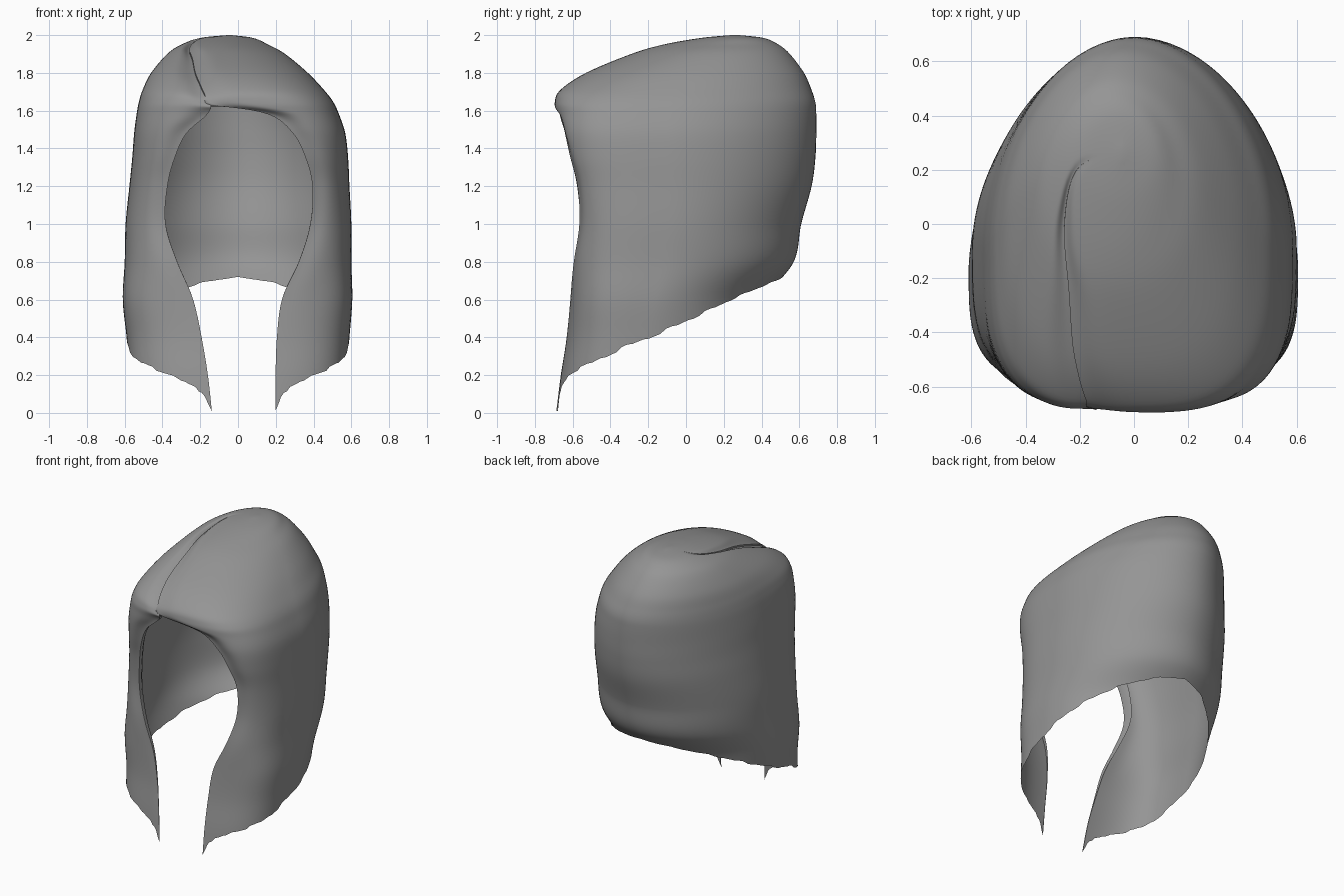
import bpy, bmesh, math
from mathutils import Vector

if "Cube" in bpy.data.objects:
    bpy.data.objects.remove(bpy.data.objects["Cube"])

# Horizontal sections, crown to tips:
# height, left x, right x, front y, back y, squareness of front, left and right end angle
SECTIONS = [
    (2.00, -.055, -.035, .24, .28, 2.0, -92, 268),
    (1.985, -.20, .08, .08, .41, 2.0, -103, 257),
    (1.95, -.30, .16, -.12, .49, 2.0, -134, 226),
    (1.90, -.375, .25, -.29, .55, 2.2, -153, 207),
    (1.80, -.46, .37, -.53, .625, 2.6, -162, 198),
    (1.71, -.505, .455, -.665, .665, 3.0, -166, 194),
    (1.645, -.525, .505, -.695, .685, 3.3, -168, 192),
    (1.58, -.537, .535, -.69, .69, 3.5, -165, 165),
    (1.48, -.55, .568, -.685, .69, 3.6, -154, 154),
    (1.35, -.56, .583, -.67, .685, 3.6, -148, 148),
    (1.20, -.575, .59, -.64, .665, 3.6, -144, 143.5),
    (1.00, -.595, .60, -.615, .61, 3.6, -142, 142.5),
    (0.80, -.60, .60, -.62, .57, 3.6, -147, 147),
    (0.60, -.61, .605, -.62, .42, 3.5, -152, 152),
    (0.40, -.59, .59, -.635, .38, 3.3, -156, 154.5),
    (0.20, -.575, .575, -.665, .36, 3.2, -160, 155.5),
    (0.00, -.56, .56, -.69, .36, 3.0, -163, 156),
]
# Lower rim height by angle from the back
RIM = [(0, .72), (19, .69), (43, .62), (65, .53), (82, .45), (105, .35),
       (125, .25), (138, .21), (147, .15), (156, .11), (160, .01)]
FREE = 11           # section below which rows stretch down to the rim
STEPS, COLS = 6, 120


def ramp(x, a, b):
    t = min(1, max(0, (x - a) / (b - a)))
    return t * t * (3 - 2 * t)


def section(k):
    """Smoothly interpolated section at fractional index k."""
    i = min(int(k), len(SECTIONS) - 2)
    t = k - i
    a, b = SECTIONS[i], SECTIONS[i + 1]
    p = SECTIONS[max(i - 1, 0)]
    q = SECTIONS[min(i + 2, len(SECTIONS) - 1)]
    out = []
    for p0, p1, p2, p3 in zip(p, a, b, q):
        m1, m2 = (p2 - p0) / 2, (p3 - p1) / 2
        if i == len(SECTIONS) - 2:
            m2 = p2 - p1
        out.append((2*t**3 - 3*t*t + 1) * p1 + (t**3 - 2*t*t + t) * m1
                   + (3*t*t - 2*t**3) * p2 + (t**3 - t*t) * m2)
    return out


def rim_height(angle):
    for (a0, z0), (a1, z1) in zip(RIM, RIM[1:]):
        if angle <= a1:
            return z0 + (z1 - z0) * (angle - a0) / (a1 - a0)
    return RIM[-1][1]


def surface(k, u):
    """Point on the hair; u runs -1 (left edge) over 0 (back) to 1 (right edge)."""
    if k > FREE:
        rim = rim_height(abs(u) * 160)
        rim += .008 * ((int(abs(u) * 22) * 7) % 3 - 1) * min(1, abs(u) * 2)   # ragged ends
        k = FREE + (k - FREE) * (1 - max(rim, 0))
    z, xl, xr, yf, yb, n, left, right = section(k)
    mid = (left + right) / 2
    ang = math.radians(mid + u * (right - left) / 2)
    s, c = math.sin(ang), math.cos(ang)
    cx = (xl + xr) / 2
    cy = yf + (yb - yf) * (.43 + .07 * ramp(z, 1.45, 1.95))
    e = 1.9 if c > 0 else n
    depth = yb - cy if c > 0 else cy - yf
    r = (abs(s / ((xr - xl) / 2)) ** e + abs(c / depth) ** e) ** (-1 / e)
    co = Vector((cx + s * r, cy + c * r, z))
    # parting groove on top, rounded lip round the face
    edge = math.exp(-((1 - abs(u)) / .045) ** 2)
    groove = edge * ramp(k, .6, 2.2) * (1 - ramp(k, 5.6, 6.8))
    co.z -= .022 * groove * (1.3 if u < 0 else .8)
    co.y += .012 * groove
    co.y += .03 * edge * ramp(k, 5.8, 7.2) * (1 - ramp(k, 9, 14))
    return co, k


bm = bmesh.new()
grid = []
for row in range((len(SECTIONS) - 1) * STEPS + 1):
    k0 = row / STEPS
    line = []
    for j in range(COLS + 1):
        u = -1 + 2 * j / COLS
        u = .6 * u + .4 * math.sin(u * math.pi / 2)    # closer columns at the edges
        line.append(surface(k0, u)[0])
    # inward curl along both free edges
    for side in (0, -1):
        p = line[side].copy()
        sign = -1 if side == 0 else 1
        k = surface(k0, sign)[1]
        seam = ramp(k, .9, 2.4) * (1 - ramp(k, 5, 6.5)) + .02
        lip = ramp(k, 5.8, 7.2) * max(.05, 1 - ramp(k, 9, 15.5))
        off = [Vector((0, .01, -.02)) * seam + Vector((0, .03, .004)) * lip,
               Vector((0, .02, -.035)) * seam + Vector((sign * .02, .07, .01)) * lip]
        if side == 0:
            line = [p + off[1], p + off[0]] + line
        else:
            line = line + [p + off[0], p + off[1]]
    grid.append([bm.verts.new(c) for c in line])

for r0, r1 in zip(grid, grid[1:]):
    for j in range(len(r0) - 1):
        bm.faces.new((r0[j], r1[j], r1[j + 1], r0[j + 1]))
bm.faces.new(grid[0][2:-3])      # crown cap
bmesh.ops.remove_doubles(bm, verts=bm.verts, dist=.0002)
bmesh.ops.recalc_face_normals(bm, faces=bm.faces)
bm.faces.ensure_lookup_table()
back = max(bm.faces, key=lambda f: f.calc_center_median().y)
if back.normal.y < 0:
    bmesh.ops.reverse_faces(bm, faces=bm.faces)

mesh = bpy.data.meshes.new("hair")
bm.to_mesh(mesh)
bm.free()
hair = bpy.data.objects.new("hair", mesh)
bpy.context.collection.objects.link(hair)
grey = bpy.data.materials.new("hair grey")
grey.diffuse_color = (.3, .3, .3, 1)
grey.use_nodes = True
grey.node_tree.nodes["Principled BSDF"].inputs["Base Color"].default_value = grey.diffuse_color
mesh.materials.append(grey)
bpy.context.view_layer.objects.active = hair
hair.select_set(True)
bpy.ops.object.shade_smooth_by_angle(angle=math.radians(50))
